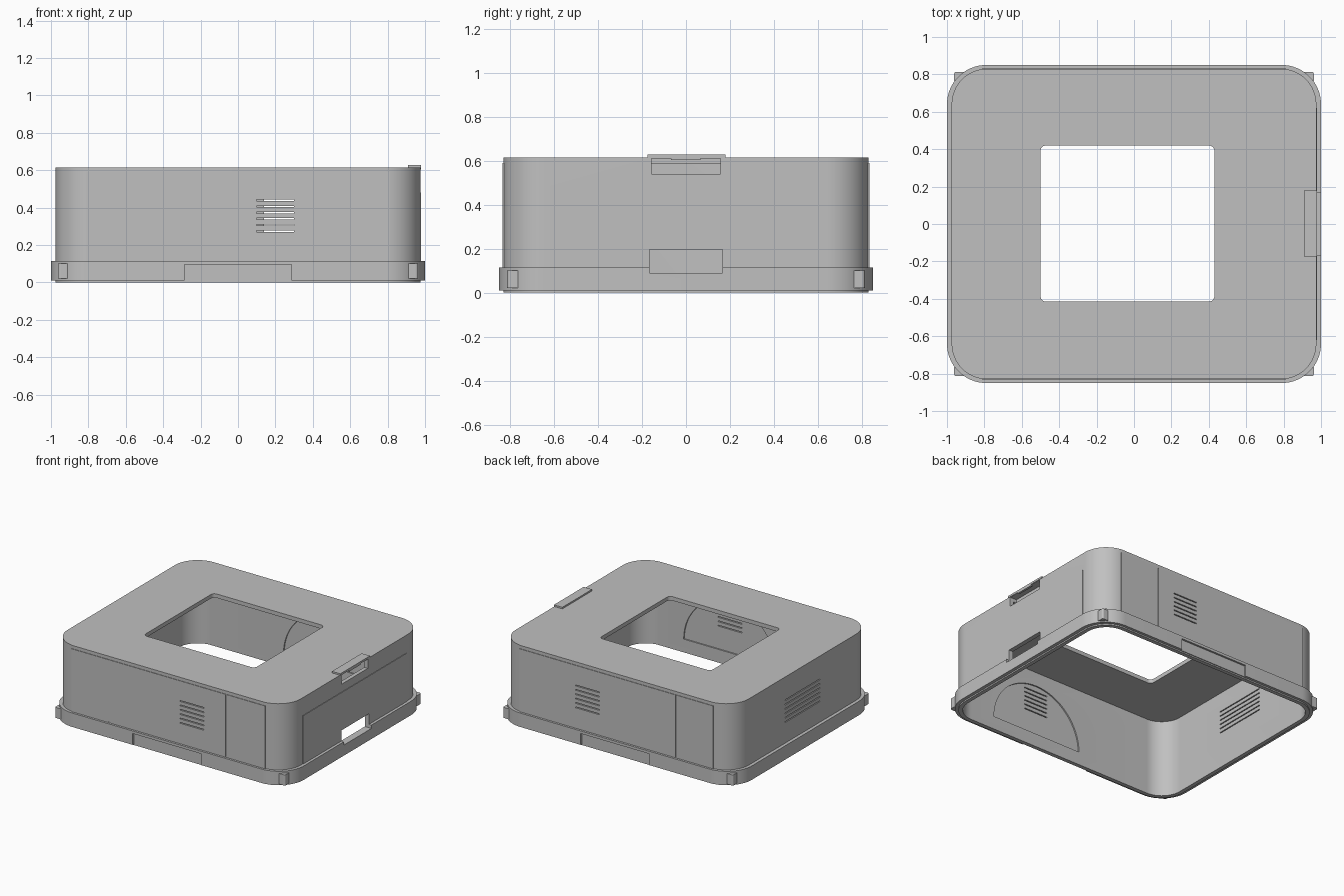
import bpy, bmesh
from math import cos, sin, pi, radians

if "Cube" in bpy.data.objects:
    bpy.data.objects.remove(bpy.data.objects["Cube"], do_unlink=True)

grey = bpy.data.materials.new("plain grey")
grey.use_nodes = True
COLOUR = (0.53, 0.53, 0.53, 1)
grey.diffuse_color = COLOUR
grey.node_tree.nodes["Principled BSDF"].inputs["Base Color"].default_value = COLOUR


def prism(name, x, y, z, r=0.0, seg=16):
    """Upright block over the given ranges, with rounded vertical corners."""
    bm = bmesh.new()
    points = []
    corners = [(x[1], y[1], 1, 1), (x[0], y[1], -1, 1), (x[0], y[0], -1, -1), (x[1], y[0], 1, -1)]
    for k, (cx, cy, sx, sy) in enumerate(corners):
        for i in range(seg + 1 if r else 1):
            a = (k + i / seg) * pi / 2
            points.append((cx - sx * r + r * cos(a), cy - sy * r + r * sin(a)) if r else (cx, cy))
    base = bm.faces.new([bm.verts.new((px, py, z[0])) for px, py in points])
    top = bmesh.ops.extrude_face_region(bm, geom=[base])["geom"]
    bmesh.ops.translate(bm, vec=(0, 0, z[1] - z[0]),
                        verts=[v for v in top if isinstance(v, bmesh.types.BMVert)])
    bmesh.ops.recalc_face_normals(bm, faces=bm.faces)
    return finish(name, bm)


def finish(name, bm):
    mesh = bpy.data.meshes.new(name)
    bm.to_mesh(mesh)
    bm.free()
    mesh.materials.append(grey)
    ob = bpy.data.objects.new(name, mesh)
    bpy.context.collection.objects.link(ob)
    return ob


def combine(target, tool, operation="DIFFERENCE"):
    """Apply a boolean with the tool object, then drop the tool."""
    mod = target.modifiers.new("cut", "BOOLEAN")
    mod.operation = operation
    mod.solver = "EXACT"
    mod.object = tool
    bpy.context.view_layer.objects.active = target
    bpy.ops.object.modifier_apply(modifier=mod.name)
    bpy.data.objects.remove(tool, do_unlink=True)


def cut(target, x, y, z, r=0.0, seg=16):
    combine(target, prism("cutter", x, y, z, r, seg))


# Hollow housing, open below, with a square window in the roof
W, D, H = 0.975, 0.83, 0.615
body = prism("housing", (-W, W), (-D, D), (0, H), 0.19)
cut(body, (-0.945, 0.945), (-0.80, 0.80), (-0.1, 0.585), 0.16)
cut(body, (-0.5, 0.43), (-0.415, 0.42), (0.5, 0.7), 0.03, 6)

# Half-round shallow recesses inside the front and back walls
for s in (-1, 1):
    bm = bmesh.new()
    arc = [(0.2 + 0.38 * cos(pi * i / 32), 0.1 + 0.38 * sin(pi * i / 32)) for i in range(33)]
    face = bm.faces.new([bm.verts.new((px, s * 0.78, pz)) for px, pz in arc])
    out = bmesh.ops.extrude_face_region(bm, geom=[face])["geom"]
    bmesh.ops.translate(bm, vec=(0, s * 0.03, 0),
                        verts=[v for v in out if isinstance(v, bmesh.types.BMVert)])
    bmesh.ops.recalc_face_normals(bm, faces=bm.faces)
    combine(body, finish("recess_cutter", bm))

# Slightly raised side panels
for s in (-1, 1):
    wall = sorted((s * (D - 0.01), s * (D + 0.004)))
    combine(body, prism("panel", (-0.81, 0.81), wall, (0.05, 0.59)), "UNION")
combine(body, prism("panel", (W - 0.01, W + 0.004), (-0.62, 0.62), (0.05, 0.48)), "UNION")

# Vent slots and fine vertical seams
for i in range(6):
    z = (0.27 + i * 0.033, 0.277 + i * 0.033)
    cut(body, (0.10, 0.30), (-0.9, -0.7), z)
    cut(body, (0.14, 0.34), (0.7, 0.9), z)
    cut(body, (-1.1, -0.9), (-0.21, 0.21), z)
for s in (-1, 1):
    wall = sorted((s * D, s * 0.9))
    for x in (-0.5, 0.48):
        cut(body, (x, x + 0.004), wall, (0.12, 0.585))

# Flange band around the foot with recesses at front and back
flange = prism("foot_flange", (-1, 1), (-0.85, 0.85), (0.01, 0.115), 0.21)
cut(flange, (-0.965, 0.965), (-0.82, 0.82), (-0.1, 0.2), 0.18)
for s in (-1, 1):
    cut(flange, (-0.285, 0.285), sorted((s * 0.836, s * 0.9)), (-0.1, 0.095))

# Latch openings on the left side
for ob in (body, flange):
    cut(ob, (0.9, 1.1), (-0.165, 0.165), (0.09, 0.195))
cut(body, (0.92, 1.1), (-0.157, 0.157), (0.54, 0.61))

# Latch cover and its small lip
prism("latch_cover", (0.908, 0.978), (-0.175, 0.18), (0.612, 0.627))
prism("latch_lip", (0.962, 0.978), (-0.068, 0.066), (0.603, 0.613))

# Corner clips passing through the foot
for sx in (-1, 1):
    for sy in (-1, 1):
        prism("corner_clip", sorted((sx * 0.905, sx * 0.962)),
              sorted((sy * 0.757, sy * 0.813)), (0.02, 0.1), 0.012, 4)

for ob in (body, flange):
    bpy.ops.object.select_all(action="DESELECT")
    ob.select_set(True)
    bpy.context.view_layer.objects.active = ob
    bpy.ops.object.shade_smooth_by_angle(angle=radians(25))
